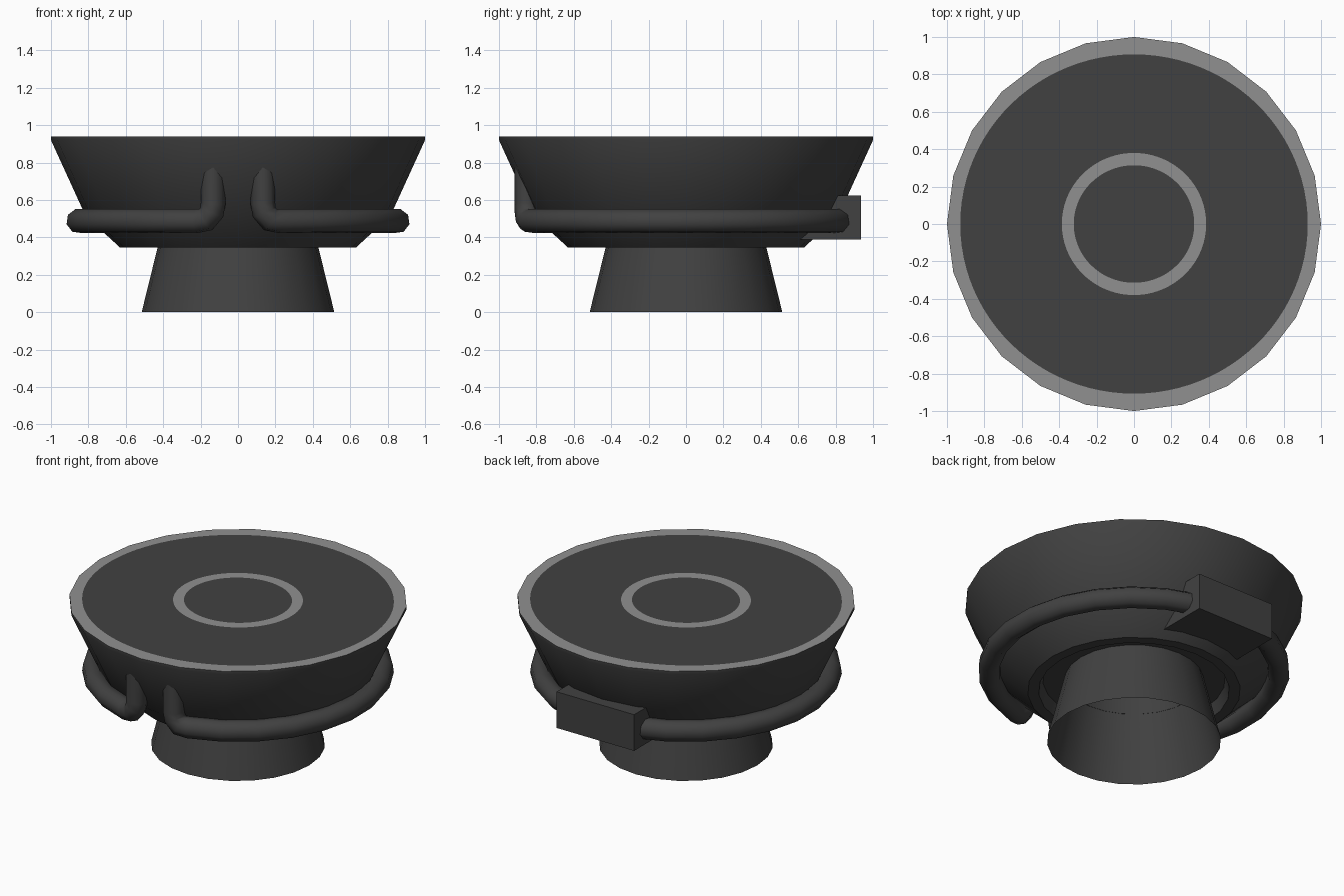
import bpy, math

if "Cube" in bpy.data.objects:
    bpy.data.objects.remove(bpy.data.objects["Cube"])

def material(name, v):
    m = bpy.data.materials.new(name)
    m.diffuse_color = (v, v, v, 1)
    m.use_nodes = True
    m.node_tree.nodes["Principled BSDF"].inputs["Base Color"].default_value = m.diffuse_color
    return m

DARK = material("charcoal", 0.053)
GREY = material("mid grey", 0.28)

def add_mesh(name, verts, faces, mats, smooth=True):
    me = bpy.data.meshes.new(name)
    me.from_pydata(verts, [], faces)
    for m in mats:
        me.materials.append(m)
    ob = bpy.data.objects.new(name, me)
    bpy.context.collection.objects.link(ob)
    if smooth:
        bpy.ops.object.select_all(action='DESELECT')
        ob.select_set(True)
        bpy.context.view_layer.objects.active = ob
        bpy.ops.object.shade_smooth_by_angle(angle=math.radians(32))
    return ob

def bridge(rings, n):
    """Quads joining consecutive rings of n points."""
    return [(i * n + j, i * n + (j + 1) % n, (i + 1) * n + (j + 1) % n, (i + 1) * n + j)
            for i in range(rings - 1) for j in range(n)]

def lathe(name, profile, n=24):
    verts = [(r * math.cos(2 * math.pi * j / n), r * math.sin(2 * math.pi * j / n), z)
             for r, z in profile for j in range(n)]
    return add_mesh(name, verts, bridge(len(profile), n), [DARK])

# Bowl wall with recessed underside, and hollow flared pedestal
lathe("bowl", [(0.41, 0.42), (0.54, 0.42), (0.565, 0.345), (0.63, 0.345),
               (0.815, 0.515), (1.0, 0.92), (1.0, 0.94)])
lathe("pedestal", [(0.515, 0.0), (0.43, 0.345), (0.367, 0.6)])

# Flat top with painted rim and inner ring
N = 96
verts = []
for k in range(N):
    a = 2 * math.pi * k / N
    half = math.pi / 24
    r = math.cos(half) / math.cos(a % (2 * half) - half)   # 24-sided outline
    verts.append((r * math.cos(a), r * math.sin(a), 0.94))
for rx, ry in [(0.929, 0.907), (0.386, 0.38), (0.322, 0.314)]:
    verts += [(rx * math.cos(2 * math.pi * k / N), ry * math.sin(2 * math.pi * k / N), 0.94)
              for k in range(N)]
faces = bridge(4, N) + [tuple(range(3 * N, 4 * N))]
top = add_mesh("top_plate", verts, faces, [DARK, GREY], smooth=False)
for p in top.data.polygons:
    band = p.index // N
    p.material_index = 1 if band in (0, 2) else 0

# Tubular ring with upturned front ends
R, Z, YF = 0.858, 0.487, -0.85
right = [(0.133, YF, 0.85), (0.133, YF, 0.58), (0.14, YF, 0.535), (0.172, YF + 0.005, 0.495)]
start = math.radians(15)
steps = 24
arc = [(R * math.sin(t), -R * math.cos(t), Z)
       for t in (start + (2 * math.pi - 2 * start) * i / steps for i in range(steps + 1))]
path = right + arc + [(-x, y, z) for x, y, z in reversed(right)]
cu = bpy.data.curves.new("tube_path", 'CURVE')
cu.dimensions = '3D'
cu.bevel_depth = 0.066
cu.bevel_resolution = 2
cu.use_fill_caps = True
sp = cu.splines.new('POLY')
sp.points.add(len(path) - 1)
for p, c in zip(sp.points, path):
    p.co = (*c, 1)
cu.materials.append(DARK)
tube = bpy.data.objects.new("tube_ring", cu)
bpy.context.collection.objects.link(tube)
bpy.ops.object.select_all(action='DESELECT')
tube.select_set(True)
bpy.context.view_layer.objects.active = tube
bpy.ops.object.convert(target='MESH')
bpy.ops.object.shade_smooth_by_angle(angle=math.radians(60))

# Box on the back holding the ring
bpy.ops.mesh.primitive_cube_add(size=1, location=(0, 0.7675, 0.507))
box = bpy.context.object
box.name = "back_box"
box.scale = (0.56, 0.335, 0.236)
box.data.materials.append(DARK)
